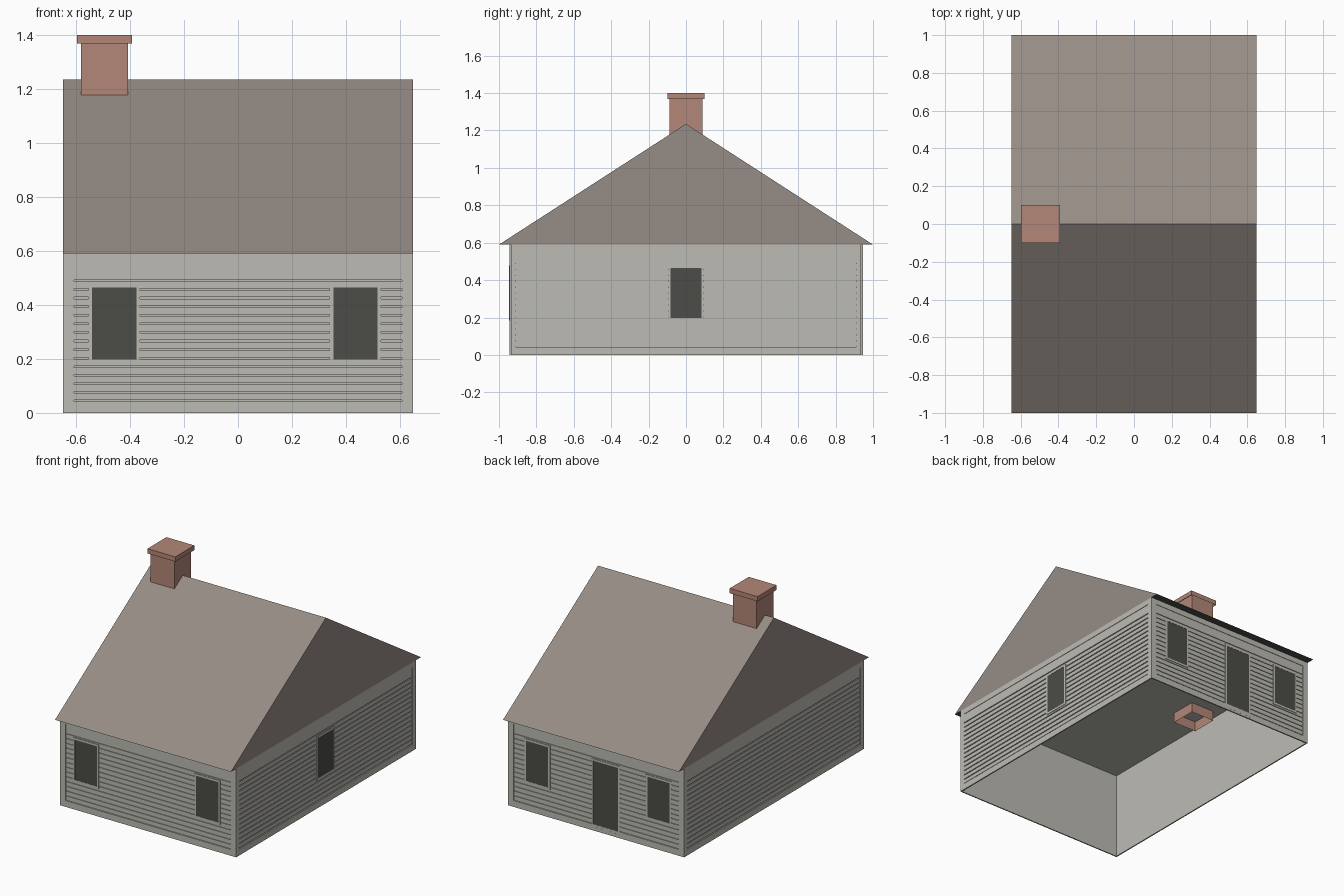
import bpy
import bmesh
from mathutils import Vector

cube = bpy.data.objects.get("Cube")
if cube:
    bpy.data.objects.remove(cube, do_unlink=True)


def material(name, hex_code):
    srgb = [int(hex_code[i:i + 2], 16) / 255 for i in (0, 2, 4)]
    color = [c / 12.92 if c < 0.04 else ((c + 0.055) / 1.055) ** 2.4 for c in srgb] + [1]
    m = bpy.data.materials.new(name)
    m.use_nodes = True
    m.diffuse_color = color
    m.node_tree.nodes["Principled BSDF"].inputs["Base Color"].default_value = color
    return m


WALL = material("pale grey siding", "bcbbb4")
DARK = material("dark pane and soffit", "4c4d47")
ROOF = material("brown grey roof", "968c85")
BRICK = material("brick red", "b38778")

UP = Vector((0, 0, 1))
HALF_X, HALF_Y, EAVE, RIDGE = 0.639, 0.936, 0.59, 1.235
BORDER = 0.009  # depth of the raised wall border and opening frames


def finish(name, bm, *mats):
    mesh = bpy.data.meshes.new(name)
    bm.to_mesh(mesh)
    bm.free()
    for mat in mats:
        mesh.materials.append(mat)
    obj = bpy.data.objects.new(name, mesh)
    bpy.context.collection.objects.link(obj)
    return obj


def add_box(bm, low, high, open_ends=()):
    """Axis-aligned box; open_ends lists the z directions left without a face."""
    low, high = Vector(low), Vector(high)
    verts = bmesh.ops.create_cube(bm, size=1)["verts"]
    for v in verts:
        v.co = (low + high) / 2 + v.co * (high - low)
    faces = {f for v in verts for f in v.link_faces}
    bm.normal_update()
    doomed = [f for f in faces if round(f.normal.z) in open_ends]
    if doomed:
        bmesh.ops.delete(bm, geom=doomed, context='FACES_ONLY')


def box(name, mat, low, high, open_ends=()):
    bm = bmesh.new()
    add_box(bm, low, high, open_ends)
    return finish(name, bm, mat)


def ring(u0, u1, z0, z1, v0, v1, w0, w1):
    """Four bars between an outer rectangle (u, z) and an inner one (v, w)."""
    return [(u0, v0, z0, z1), (v1, u1, z0, z1), (v0, v1, z0, w0), (v0, v1, w1, z1)]


class Side:
    """One wall face: plates are placed by position along it, height and depth."""

    def __init__(self, along, normal, distance):
        self.along, self.normal = Vector(along), Vector(normal)
        self.distance = distance

    def point(self, u, z, depth):
        return self.along * u + UP * z + self.normal * (self.distance + depth)

    def plates(self, name, mat, rects, depth):
        bm = bmesh.new()
        for u0, u1, z0, z1 in rects:
            a, b = self.point(u0, z0, 0.001), self.point(u1, z1, depth)
            add_box(bm, map(min, a, b), map(max, a, b))
        return finish(name, bm, mat)

    def siding(self, name, half, edge):
        self.plates(name + "_border", WALL,
                    ring(-edge, edge, 0, EAVE, -half, half, 0.042, 0.553), BORDER)
        # Boards with a narrow gap between neighbours, and a wide one on top
        gaps = [0.044 + 0.0318 * i for i in range(15)] + [0.556]
        self.plates(name + "_boards", WALL,
                    [(-half, half, low + 0.003, high - 0.003)
                     for low, high in zip(gaps, gaps[1:])], 0.006)

    def opening(self, name, center, width, bottom, top=0.478, rim=0.013):
        u0, u1 = center - width / 2, center + width / 2
        inner = (u0 + rim, u1 - rim, bottom + rim, top - rim)
        self.plates(name + "_frame", WALL, ring(u0, u1, bottom, top, *inner), BORDER + 0.0005)
        self.plates(name + "_pane", DARK, [inner], 0.008)


# Walls with a ceiling, open below
box("walls", WALL, (-HALF_X, -HALF_Y, 0), (HALF_X, HALF_Y, EAVE - 0.002), open_ends=(-1,))

# Siding on all four sides
front = Side((1, 0, 0), (0, -1, 0), HALF_Y)
back = Side((1, 0, 0), (0, 1, 0), HALF_Y)
left = Side((0, 1, 0), (1, 0, 0), HALF_X)
right = Side((0, 1, 0), (-1, 0, 0), HALF_X)
for name, side, half, edge in (
        ("front", front, 0.608, HALF_X + BORDER), ("back", back, 0.608, HALF_X + BORDER),
        ("left", left, 0.91, HALF_Y), ("right", right, 0.91, HALF_Y)):
    side.siding(name + "_siding", half, edge)

# Windows and door
for name, side in (("front", front), ("back", back)):
    side.opening(name + "_right_window", -0.459, 0.19, 0.185)
    side.opening(name + "_left_window", 0.435, 0.19, 0.185)
left.opening("left_window", 0, 0.19, 0.185)
back.opening("back_door", -0.07, 0.21, 0.012)

# Gable roof with a dark soffit
bm = bmesh.new()
profile = [(-1, EAVE), (1, EAVE), (0, RIDGE)]
end = bm.faces.new([bm.verts.new((-0.648, y, z)) for y, z in profile])
extruded = bmesh.ops.extrude_face_region(bm, geom=[end], use_keep_orig=True)["geom"]
bmesh.ops.translate(bm, vec=(2 * 0.648, 0, 0),
                    verts=[g for g in extruded if isinstance(g, bmesh.types.BMVert)])
bmesh.ops.recalc_face_normals(bm, faces=bm.faces)
for face in bm.faces:
    face.material_index = int(face.normal.z < -0.9)
finish("roof", bm, ROOF, DARK)

# Chimney flue passing through the roof, and its hollow cap
box("chimney", BRICK, (-0.582, -0.088, 0.52), (-0.407, 0.088, 1.38), open_ends=(-1, 1))
box("chimney_cap", BRICK, (-0.597, -0.1, 1.368), (-0.392, 0.1, 1.4), open_ends=(-1,))
